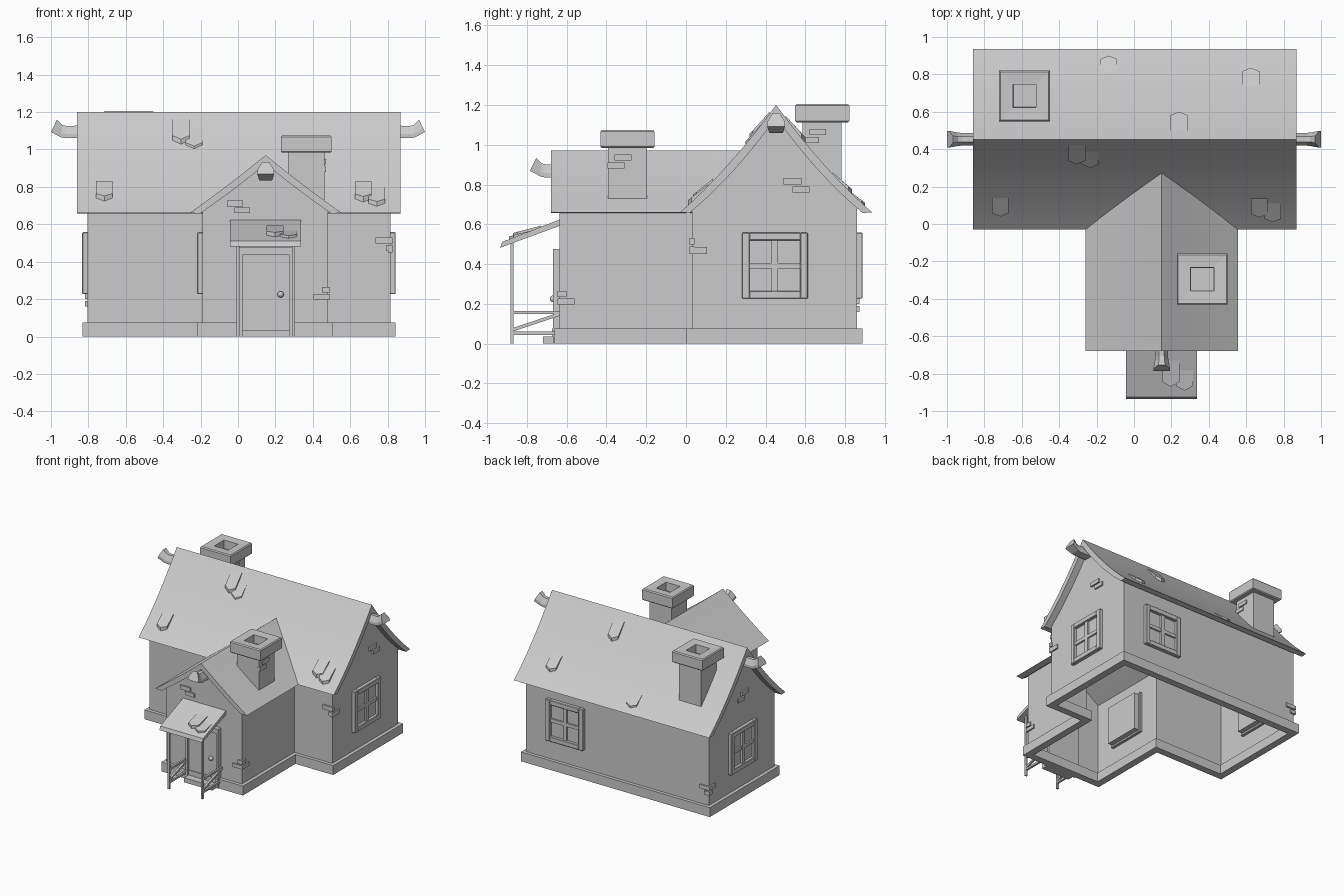
import bpy, bmesh, math
from mathutils import Matrix, Vector

if "Cube" in bpy.data.objects:
    bpy.data.objects.remove(bpy.data.objects["Cube"])


def mesh(name, verts, faces, fix=True):
    me = bpy.data.meshes.new(name)
    me.from_pydata([tuple(v) for v in verts], [], faces)
    if fix:
        bm = bmesh.new()
        bm.from_mesh(me)
        bmesh.ops.recalc_face_normals(bm, faces=bm.faces)
        bm.to_mesh(me)
        bm.free()
    ob = bpy.data.objects.new(name, me)
    bpy.context.collection.objects.link(ob)
    return ob


def box(name, lo, hi, bevel=0, mat=None):
    bm = bmesh.new()
    bmesh.ops.create_cube(bm, size=1)
    for v in bm.verts:
        v.co = Vector([lo[i] + (v.co[i] + 0.5) * (hi[i] - lo[i]) for i in range(3)])
    if bevel:
        bmesh.ops.bevel(bm, geom=bm.edges[:], offset=bevel, segments=1, affect='EDGES')
    if mat:
        bm.transform(mat)
    me = bpy.data.meshes.new(name)
    bm.to_mesh(me)
    bm.free()
    ob = bpy.data.objects.new(name, me)
    bpy.context.collection.objects.link(ob)
    return ob


def loft(name, rings, smooth=False):
    """Join equal rings of points into a capped solid."""
    n = len(rings[0])
    faces = [(a * n + i, a * n + (i + 1) % n, (a + 1) * n + (i + 1) % n, (a + 1) * n + i)
             for a in range(len(rings) - 1) for i in range(n)]
    last = (len(rings) - 1) * n
    faces += [tuple(range(n)), tuple(range(last, last + n))]
    ob = mesh(name, [p for r in rings for p in r], faces)
    if smooth:
        bpy.ops.object.select_all(action='DESELECT')
        ob.select_set(True)
        bpy.context.view_layer.objects.active = ob
        bpy.ops.object.shade_smooth_by_angle(angle=math.radians(30))
    return ob


def outline(d):
    """T-shaped floor plan grown outwards by d."""
    return [(-.805 - d, .86 + d), (-.805 - d, .03 - d), (-.19 - d, .03 - d), (-.19 - d, -.635 - d),
            (.48 + d, -.635 - d), (.48 + d, .03 - d), (.815 + d, .03 - d), (.815 + d, .86 + d)]


# Walls: open shell with three gables
P = outline(0)
verts = [(x, y, 0.03) for x, y in P] + [(x, y, .68) for x, y in P]
verts += [(-.805, .445, 1.14), (.145, -.635, .93), (.815, .445, 1.14)]
faces = [(i, (i + 1) % 8, 8 + (i + 1) % 8, 8 + i) for i in range(8)]
faces += [(8, 9, 16), (11, 12, 17), (14, 15, 18)]
mesh("walls", verts, faces)

# Plinth ring
verts = [(x, y, z) for d, z in ((.027, 0), (.027, .075), (-.03, .075), (-.03, 0)) for x, y in outline(d)]
faces = [(r * 8 + i, r * 8 + (i + 1) % 8, (r + 1) % 4 * 8 + (i + 1) % 8, (r + 1) % 4 * 8 + i)
         for r in range(4) for i in range(8)]
mesh("plinth", verts, faces)


# Roofs: sagging slopes
def slope(t, top, drop, sag):
    t = abs(t)
    return top - drop * t - sag * 4 * t * (1 - t)


def main_z(y):
    return slope((y - .453) / .483, 1.2, .54, .03)


def roof_profile(half, top, drop, half2, top2, drop2, sag):
    ts = [i / 8 for i in range(-8, 9)]
    return ([(t * half, slope(t, top, drop, sag)) for t in ts] +
            [(t * half2, slope(t, top2, drop2, sag)) for t in reversed(ts)])


prof = roof_profile(.483, 1.2, .54, .435, 1.135, .478, .03)
loft("main_roof", [[(x, .453 + u, z) for u, z in prof] for x in (-.86, .87)], True)
prof = roof_profile(.407, .97, .31, .35, .922, .264, .006)
loft("wing_roof", [[(.148 + u, -.68, z) for u, z in prof],
                   [(.148 + u, .29 - .3 * abs(u) / .407, z) for u, z in prof]], True)


# Ridge beam ends
def beam(name, tip, low, angle, origin):
    m = Matrix.Translation(origin) @ Matrix.Rotation(angle, 4, 'Z')
    rings = []
    for s, z, w, lean in ((-.25, -.03, .035, 0), (-.08, -.033, .034, 0), (-.055, -.028, .036, .005),
                          (0, 0, .045, .032)):
        shape = [(-w, 0), (w, 0), (w, .022), (w * .4, .066), (-w * .4, .066), (-w, .022)]
        rings.append([m @ Vector((tip + s - lean * h / .066, u, low + z + h)) for u, h in shape])
    loft(name, rings)


beam("ridge_beam_right", 1.0, 1.093, 0, (0, .453, 0))
beam("ridge_beam_left", 1.0, 1.093, math.pi, (0, .453, 0))
beam("ridge_beam_front", .785, .868, -math.pi / 2, (.148, 0, 0))


# Chimneys: shaft and hollow cap
def chimney(name, x, y, bottom, top):
    box(name + "_shaft", (x - .098, y - .098, bottom), (x + .098, y + .098, top - .08))
    rings = [[(x + sx * r, y + sy * r, z) for sx, sy in ((-1, -1), (1, -1), (1, 1), (-1, 1))]
             for r, z in ((.129, top - .092), (.136, top - .085), (.136, top - .008), (.129, top),
                          (.062, top - .004), (.06, top - .07))]
    loft(name + "_cap", rings)
    for i, (a, z) in enumerate(((-.03, -.125), (-.065, -.165))):
        box(name + "_brick_%d" % i, (x + .07, y + a - .035, top + z - .03), (x + .106, y + a + .05, top + z))


chimney("rear_chimney", -.585, .685, .77, 1.205)
chimney("front_chimney", .365, -.295, .73, 1.075)


# Windows, built facing +x then turned
def window(name, loc, angle):
    m = Matrix.Translation(loc) @ Matrix.Rotation(angle, 4, 'Z')
    box(name + "_pane", (-.06, -.15, -.15), (.004, .15, .15), 0, m)
    for s in (-1, 1):
        a, b = sorted((s * .127, s * .166))
        box(name + "_jamb", (-.02, a, -.166), (.028, b, .166), .004, m)
        box(name + "_rail", (-.02, -.13, a), (.028, .13, b), .004, m)
    box(name + "_mullion", (-.02, -.016, -.13), (.02, .016, .13), 0, m)
    box(name + "_crossbar", (-.02, -.13, -.014), (.017, .13, .014), 0, m)


window("right_window", (.815, .447, .392), 0)
window("left_window", (-.805, .447, .392), math.pi)
window("back_window", (.46, .86, .392), math.pi / 2)
window("wing_window", (-.19, -.30, .392), math.pi)

# Raised bricks: front-facing walls (x0, x1, z0, z1, wall y)
for x0, x1, z0, z1, y in ((-.06, .028, .695, .728, -.635), (-.018, .065, .66, .69, -.635),
                          (.45, .492, .235, .265, -.635), (.405, .492, .197, .226, -.635),
                          (.735, .827, .497, .53, .03), (.79, .827, .458, .488, .03),
                          (-.817, -.73, .2, .23, .86), (-.817, -.77, .16, .19, .86)):
    box("wall_brick", (x0, y - .012, z0), (x1, y + .012, z1))
# Raised bricks: side walls (y0, y1, z0, z1, wall x)
for y0, y1, z0, z1, x in ((.49, .58, .8, .832, .815), (.535, .62, .76, .79, .815),
                          (.018, .042, .495, .53, .815), (.018, .105, .45, .485, .815),
                          (-.647, -.6, .235, .265, .48), (-.647, -.56, .197, .226, .48),
                          (.37, .46, .8, .832, -.805), (.42, .5, .76, .79, -.805),
                          (.79, .872, .2, .23, -.805), (.83, .872, .16, .19, -.805)):
    box("side_brick", (x - .012, y0, z0), (x + .012, y1, z1))


# Loose shingles resting on the slopes
def shingle(x, y, d, zf, h0=.01, length=.1):
    """Pentagon from upper edge y running in direction d."""
    pts = [(-.045, 0), (.045, 0), (.045, .82), (0, 1), (-.045, .82)]
    loft("shingle", [[(x + u, y + d * v * length, zf(y + d * v * length) + z + k * (v * .018))
                      for u, v in pts] for z, k in ((-.015, 0), (h0, 1))])


def awning_z(y):
    return .625 + (y + .635) * .39


for x, y, d, h in ((-.305, .42, -1, .01), (-.235, .40, -1, -.003), (-.715, .14, -1, .01),
                   (.67, .135, -1, .012), (.742, .11, -1, .008), (-.135, .80, 1, -.002),
                   (.625, .735, 1, .006), (.24, .50, 1, .01)):
    shingle(x, y, d, main_z, h)
shingle(.197, -.73, -1, awning_z, .005, .14)
shingle(.27, -.76, -1, awning_z, -.004, .13)

# Door, frame, knob and step
box("door", (.02, -.655, .03), (.275, -.62, .435))
for x in (.005, .275):
    box("door_jamb", (x, -.67, .0), (x + .018, -.62, .455))
    box("door_foot", (x - .003, -.675, .035), (x + .021, -.62, .075))
box("door_lintel", (.005, -.67, .437), (.293, -.62, .475))
bm = bmesh.new()
bmesh.ops.create_uvsphere(bm, u_segments=12, v_segments=8, radius=.017,
                          matrix=Matrix.Translation((.228, -.668, .225)))
me = bpy.data.meshes.new("door_knob")
bm.to_mesh(me)
bm.free()
me.shade_smooth()
bpy.context.collection.objects.link(bpy.data.objects.new("door_knob", me))
box("door_step", (.025, -.72, 0), (.275, -.62, .036))

# Porch: awning, posts and braced railings
loft("awning", [[(x, -.62, .63), (x, -.925, .511), (x, -.935, .482), (x, -.62, .598)] for x in (-.042, .338)])
for x in (.0, .297):
    a, b = x - .008, x + .008
    box("porch_post", (a, -.882, 0), (b, -.867, .505))
    for z in (.157, .052):
        box("porch_rail", (a, -.875, z - .008), (b, -.635, z + .008))
    loft("porch_brace", [[(s, -.875, .06), (s, -.635, .14), (s, -.635, .157), (s, -.875, .077)] for s in (a, b)])
